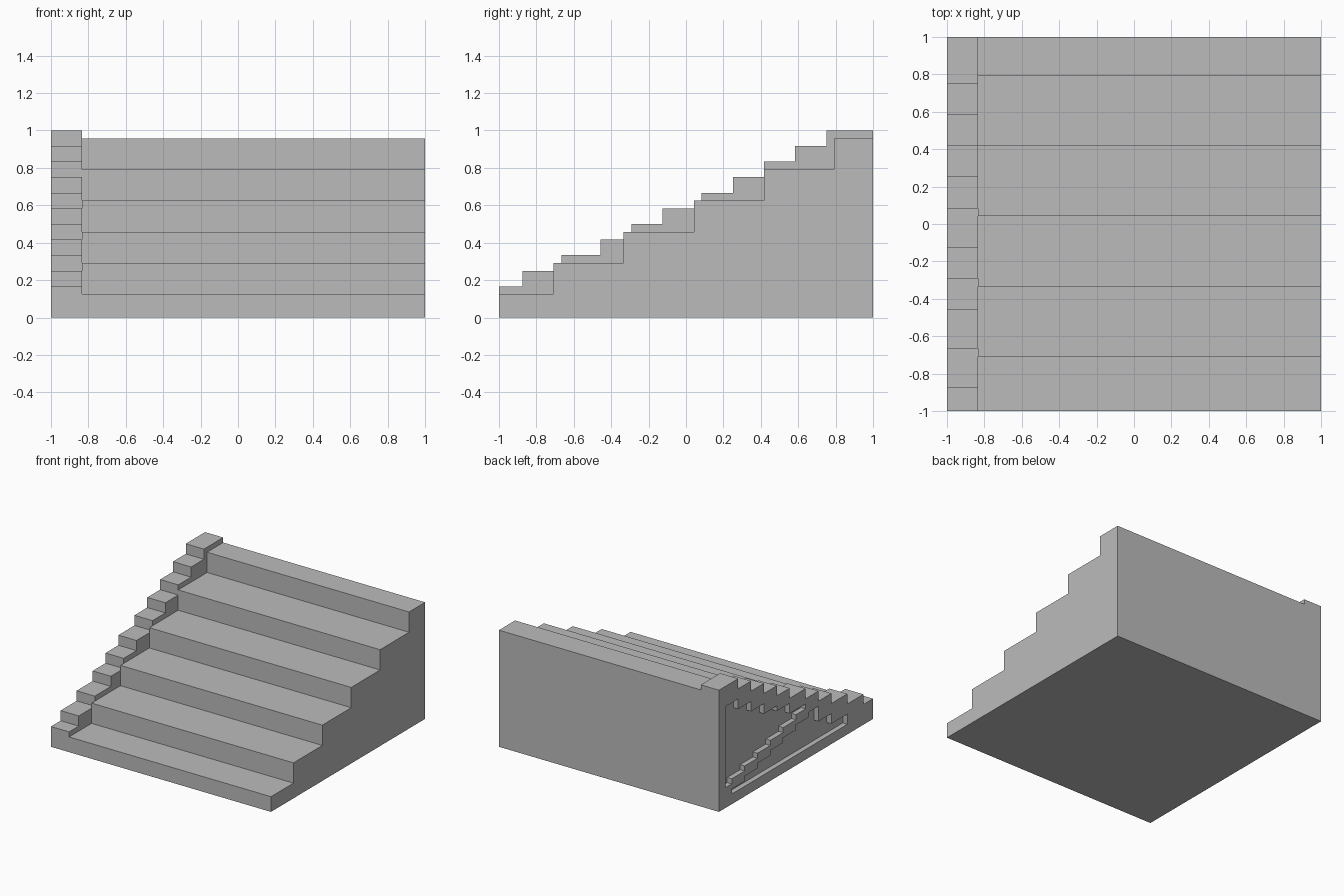
import bpy
import bmesh

if "Cube" in bpy.data.objects:
    bpy.data.objects.remove(bpy.data.objects["Cube"])

U = 1 / 24          # modelling grid; u runs from the back towards the front
RAIL_X = -0.835     # seam between the rail and the wide steps

stone = bpy.data.materials.new("grey_stone")
stone.use_nodes = True
stone.diffuse_color = (0.5, 0.5, 0.5, 1)
stone.node_tree.nodes["Principled BSDF"].inputs["Base Color"].default_value = (0.5, 0.5, 0.5, 1)


def stepped(starts, heights, end):
    """Outline points of a staircase line: each height holds until the next start."""
    points = []
    for a, b, h in zip(starts, starts[1:] + [end], heights):
        points += [(a, h), (b, h)]
    return points


def extrude(name, outline, x0, x1):
    """Solid made from a side outline in grid units, spanning x0 to x1."""
    clean = [p for i, p in enumerate(outline) if p != outline[i - 1]]
    bm = bmesh.new()
    face = bm.faces.new([bm.verts.new((x0, 1 - u * U, h * U)) for u, h in clean])
    moved = bmesh.ops.extrude_face_region(bm, geom=[face])["geom"]
    bmesh.ops.translate(bm, vec=(x1 - x0, 0, 0),
                        verts=[v for v in moved if isinstance(v, bmesh.types.BMVert)])
    bmesh.ops.recalc_face_normals(bm, faces=bm.faces)
    mesh = bpy.data.meshes.new(name)
    bm.to_mesh(mesh)
    bm.free()
    mesh.materials.append(stone)
    obj = bpy.data.objects.new(name, mesh)
    bpy.context.collection.objects.link(obj)
    return obj


# Wide steps
treads = stepped([0, 5, 14, 23, 32, 41], list(range(23, 2, -4)), 48)
extrude("wide_steps", treads + [(48, 0), (0, 0)], RAIL_X, 1)

# Narrow stepped rail along one side
rail_line = stepped([0, 6, 10, 14, 18, 22, 27, 31, 35, 40, 45], list(range(24, 3, -2)), 48)
rail = extrude("stepped_rail", rail_line + [(48, 0), (0, 0)], -1, RAIL_X)

# Two shallow recesses in the rail's outer face, parted by a diagonal stepped band
upper_top = stepped([2, 6, 10, 14, 18, 22], [20, 18, 16, 14, 13, 11], 27)
upper_floor = stepped([2, 4, 8, 12, 16, 20, 24], list(range(4, 11)), 27)
lower_top = stepped([4, 8, 12, 16, 20, 24, 28, 31, 35], [3, 4, 5, 6, 7, 8, 9, 6, 4], 40)
recesses = {
    "upper_recess": upper_top + upper_floor[::-1],
    "lower_recess": lower_top + [(40, 2), (4, 2)],
}
for name, outline in recesses.items():
    cutter = extrude(name, outline, -1 - U, -1 + U)
    cutter.hide_render = True
    cut = rail.modifiers.new(name, 'BOOLEAN')
    cut.operation = 'DIFFERENCE'
    cut.solver = 'EXACT'
    cut.object = cutter
    bpy.context.view_layer.objects.active = rail
    bpy.ops.object.modifier_apply(modifier=cut.name)
    bpy.data.objects.remove(cutter)
